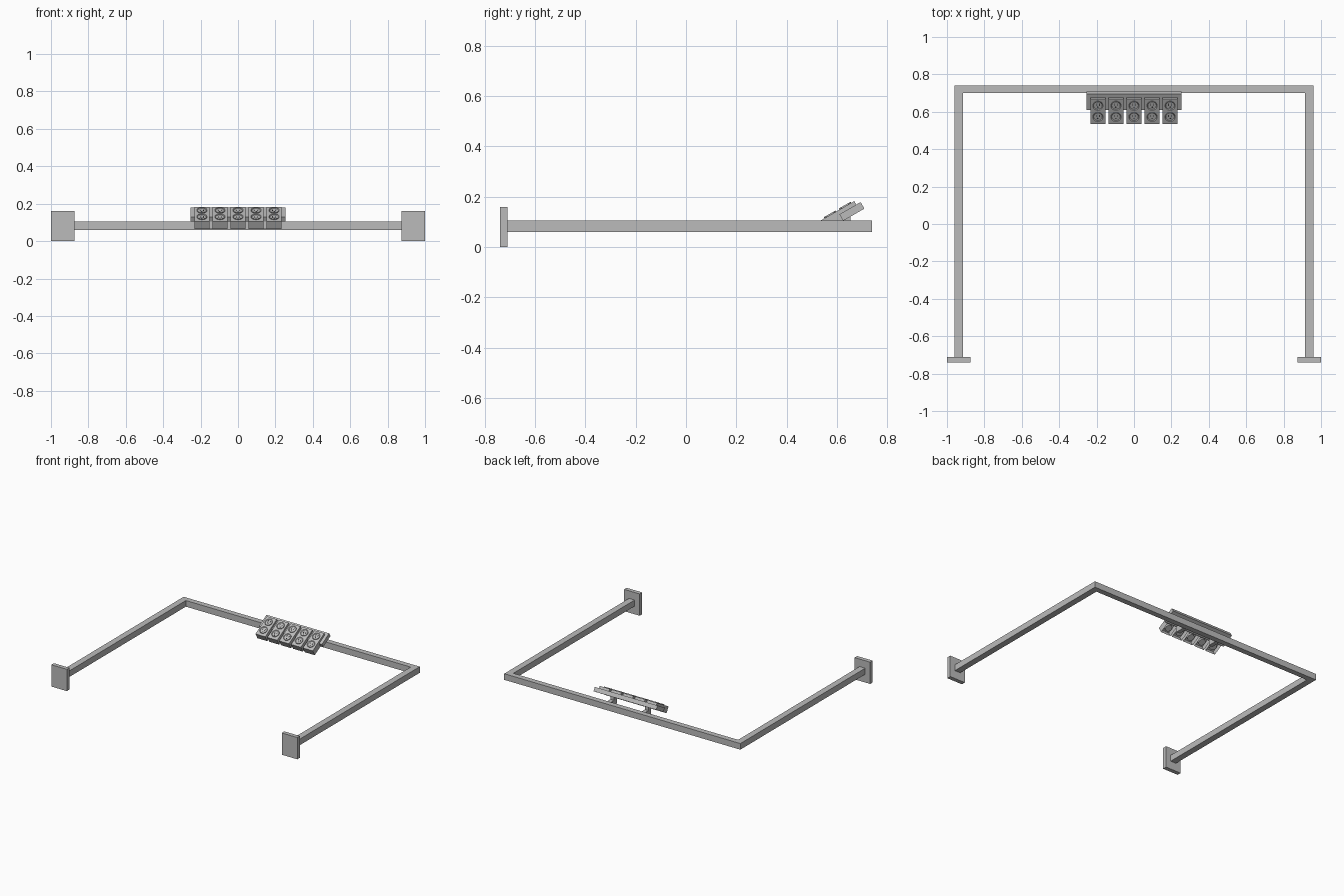
import bpy, bmesh
from math import radians
from mathutils import Matrix, Vector

cube = bpy.data.objects.get("Cube")
if cube:
    bpy.data.objects.remove(cube, do_unlink=True)


def material(name, value):
    mat = bpy.data.materials.new(name)
    mat.use_nodes = True
    colour = (value, value, value, 1)
    mat.diffuse_color = colour
    mat.node_tree.nodes["Principled BSDF"].inputs["Base Color"].default_value = colour
    return mat


GREY = material("light_grey", 0.5)
DARK = material("dark_grey", 0.06)

# Tilted space of the socket panel: x across, y up the slope, z out of the face
TILT = Matrix.Translation((0, 0.535, 0.105)) @ Matrix.Rotation(radians(30), 4, "X")


def finish(name, bm, matrix=Matrix(), mats=(GREY,)):
    bmesh.ops.recalc_face_normals(bm, faces=bm.faces)
    mesh = bpy.data.meshes.new(name)
    bm.to_mesh(mesh)
    bm.free()
    for mat in mats:
        mesh.materials.append(mat)
    obj = bpy.data.objects.new(name, mesh)
    obj.matrix_world = matrix
    bpy.context.collection.objects.link(obj)
    return obj


def add_box(bm, low, high, index=0):
    low, high = Vector(low), Vector(high)
    place = Matrix.Translation((low + high) / 2) @ Matrix.Diagonal((*(high - low), 1))
    verts = bmesh.ops.create_cube(bm, size=1, matrix=place)["verts"]
    faces = {f for v in verts for f in v.link_faces}
    for f in faces:
        f.material_index = index
    return faces


def add_disc(bm, x, y, low, high, radius, index=0, sides=24):
    place = Matrix.Translation((x, y, (low + high) / 2))
    verts = bmesh.ops.create_cone(bm, cap_ends=True, segments=sides, radius1=radius,
                                  radius2=radius, depth=high - low, matrix=place)["verts"]
    faces = {f for v in verts for f in v.link_faces}
    for f in faces:
        f.material_index = index
    return max(faces, key=lambda f: f.calc_center_median().z)


def box(name, low, high, matrix=Matrix()):
    bm = bmesh.new()
    add_box(bm, low, high)
    return finish(name, bm, matrix)


# U-shaped frame with a mounting plate at each open end
box("back_rail", (-0.96, 0.7, 0.06), (0.96, 0.74, 0.105))
for side, x in (("left", 0.937), ("right", -0.937)):
    box(side + "_arm", (x - 0.023, -0.71, 0.06), (x + 0.023, 0.7, 0.105))
    box(side + "_mounting_plate", (x - 0.063, -0.74, 0), (x + 0.063, -0.71, 0.16))

# Tilted bar that carries the sockets
box("socket_bar", (-0.255, 0.0775, -0.046), (0.255, 0.175, -0.016), TILT)

# Two brackets joining the bar to the rail
PROFILE = [(0.625, 0.065), (0.7, 0.065), (0.7, 0.1), (0.655, 0.1), (0.655, 0.124), (0.625, 0.106)]
for side, x in (("left", 0.14), ("right", -0.14)):
    bm = bmesh.new()
    face = bm.faces.new([bm.verts.new((x - 0.015, y, z)) for y, z in PROFILE])
    swept = bmesh.ops.extrude_face_region(bm, geom=[face])["geom"]
    bmesh.ops.translate(bm, vec=(0.03, 0, 0),
                        verts=[v for v in swept if isinstance(v, bmesh.types.BMVert)])
    finish(side + "_bracket", bm)

# Five double sockets, sharing one construction
for i in range(5):
    matrix = TILT @ Matrix.Translation(((i - 2) * 0.0965, 0, 0))
    box(f"socket_plate_{i + 1}", (-0.04, 0, -0.016), (0.04, 0.155, 0), matrix)

    # Open-bottomed housing in front of the bar
    bm = bmesh.new()
    faces = add_box(bm, (-0.04, 0, -0.047), (0.04, 0.0775, -0.016))
    base = min(faces, key=lambda f: f.calc_center_median().z)
    bmesh.ops.inset_region(bm, faces=[base], thickness=0.006)
    bmesh.ops.translate(bm, verts=base.verts, vec=(0, 0, 0.028))
    add_disc(bm, 0, 0.042, -0.036, -0.017, 0.025)
    finish(f"socket_housing_{i + 1}", bm, matrix)

    # Round outlets with raised rim, two slots and an earth hole
    bm = bmesh.new()
    for y in (0.045, 0.114):
        top = add_disc(bm, 0, y, -0.002, 0.005, 0.027)
        bmesh.ops.inset_region(bm, faces=[top], thickness=0.004)
        bmesh.ops.translate(bm, verts=top.verts, vec=(0, 0, -0.004))
        for x in (-0.009, 0.009):
            add_box(bm, (x - 0.002, y - 0.002, 0), (x + 0.002, y + 0.012, 0.002), 1)
        add_disc(bm, 0, y - 0.011, 0, 0.002, 0.004, 1, 12)
    finish(f"outlets_{i + 1}", bm, matrix, (GREY, DARK))
